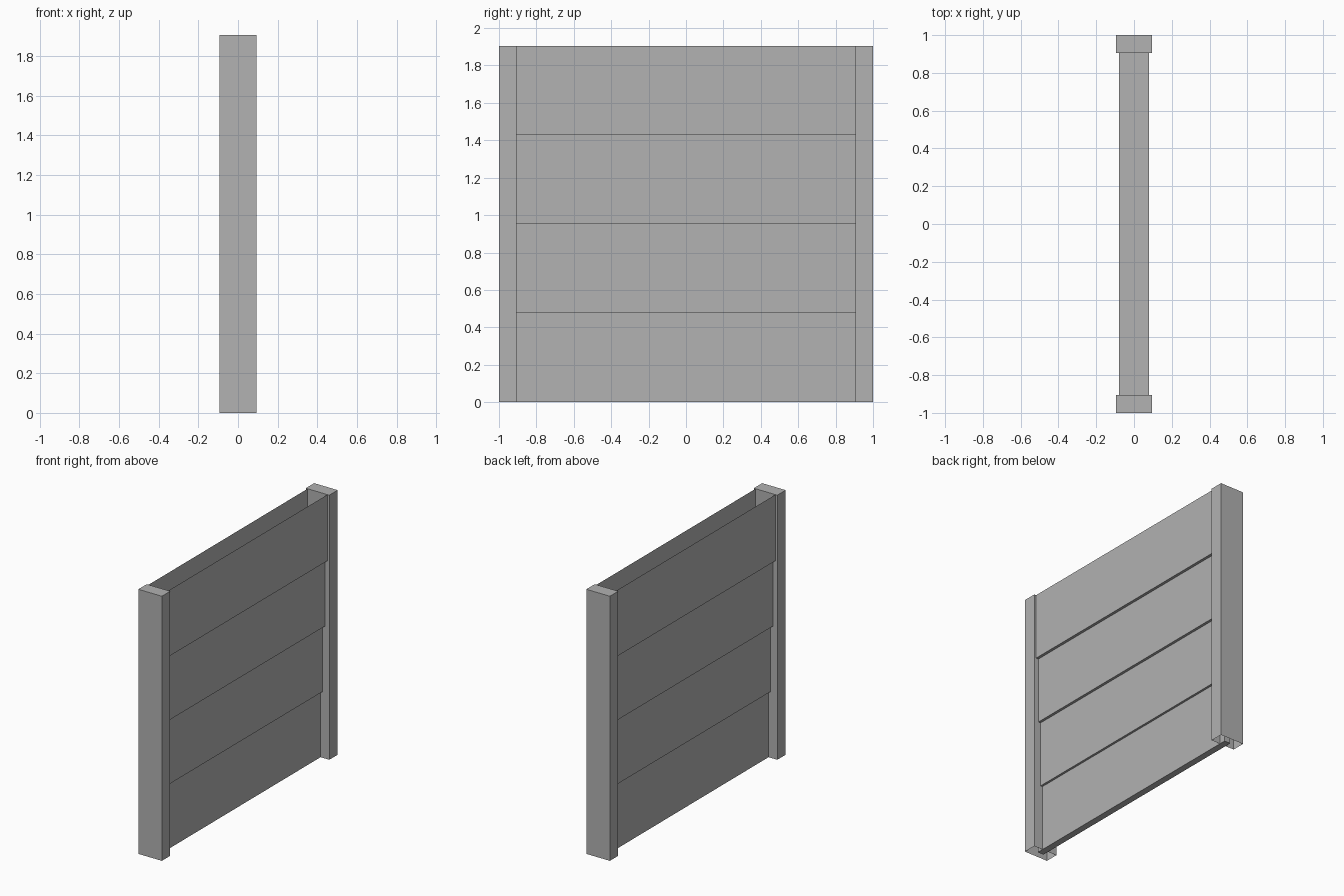
import bpy
import bmesh
from mathutils import Matrix, Vector

old = bpy.data.objects.get("Cube")
if old:
    bpy.data.objects.remove(old, do_unlink=True)

HEIGHT = 1.905
POST_HALF_X = 0.094
POST_DEPTH = 0.095

# One plain grey for everything
grey = bpy.data.materials.new("plain grey")
grey.use_nodes = True
colour = (0.445, 0.445, 0.445, 1.0)
grey.diffuse_color = colour
grey.node_tree.nodes["Principled BSDF"].inputs["Base Color"].default_value = colour


def open_box(name, centre, size, open_dir):
    """Thin-walled box with the face pointing along z * open_dir removed."""
    bm = bmesh.new()
    bmesh.ops.create_cube(bm, size=1.0, matrix=Matrix.Diagonal((*size, 1.0)))
    bm.normal_update()
    lid = [f for f in bm.faces if f.normal.z * open_dir > 0.5]
    bmesh.ops.delete(bm, geom=lid, context='FACES_ONLY')
    mesh = bpy.data.meshes.new(name)
    bm.to_mesh(mesh)
    bm.free()
    mesh.materials.append(grey)
    obj = bpy.data.objects.new(name, mesh)
    obj.location = Vector(centre)
    bpy.context.collection.objects.link(obj)
    return obj


# End posts, hollow and open underneath
for side, label in ((-1, "front"), (1, "back")):
    open_box(f"{label}_post", (0, side * (1 - POST_DEPTH / 2), HEIGHT / 2),
             (2 * POST_HALF_X, POST_DEPTH, HEIGHT), -1)

# Stacked planks, each thicker than the one below, open on top
# and running into the middle of the posts
half_widths = (0.024, 0.040, 0.059, 0.079)
plank_h = HEIGHT / len(half_widths)
for i, half in enumerate(half_widths):
    open_box(f"plank_{i + 1}", (0, 0, (i + 0.5) * plank_h),
             (2 * half, 2 - POST_DEPTH, plank_h), 1)
